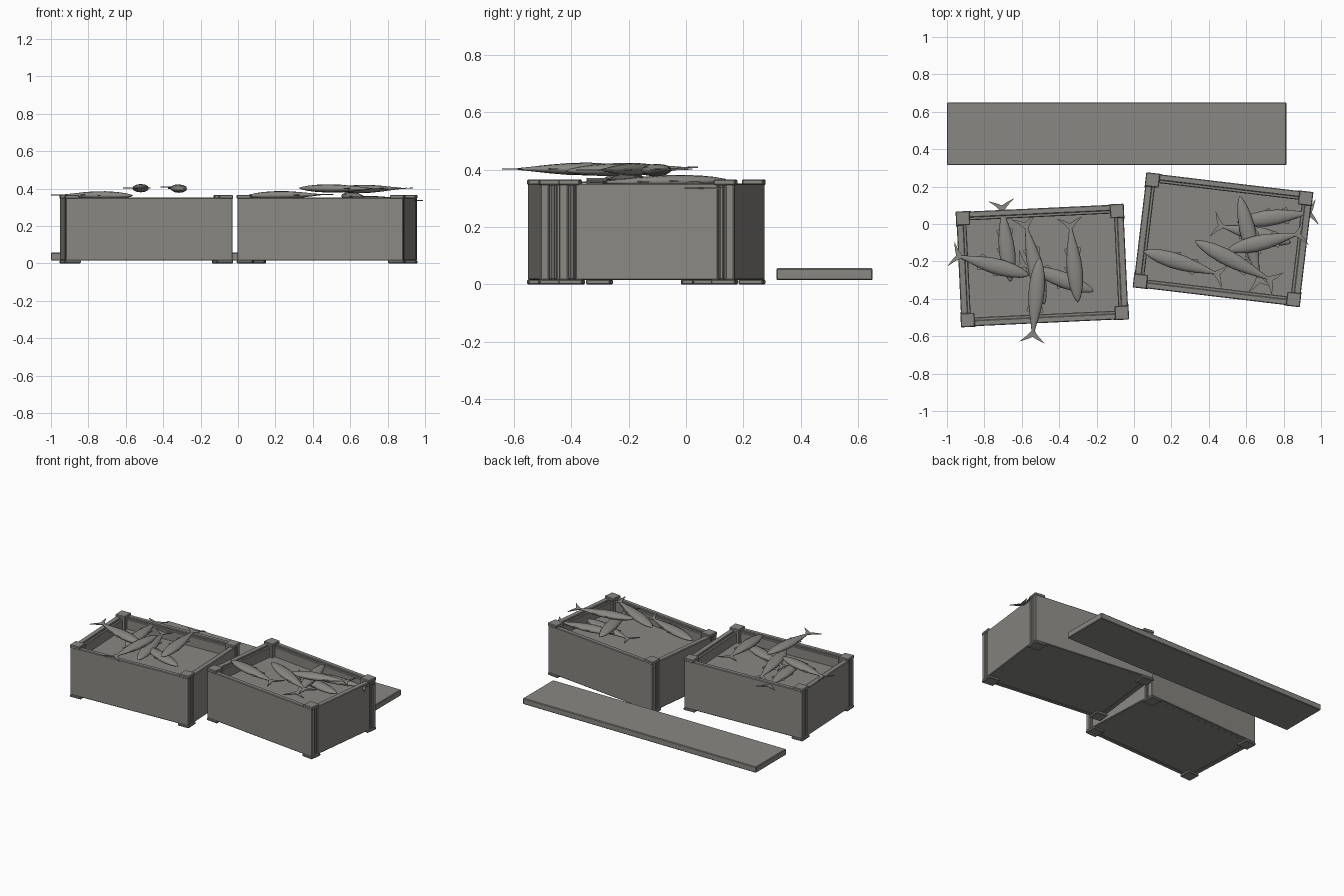
import bpy, bmesh, math
from mathutils import Vector, Matrix

if "Cube" in bpy.data.objects:
    bpy.data.objects.remove(bpy.data.objects["Cube"])

grey = bpy.data.materials.new("weathered_grey")
grey.diffuse_color = (0.25, 0.245, 0.225, 1)
grey.use_nodes = True
grey.node_tree.nodes["Principled BSDF"].inputs["Base Color"].default_value = grey.diffuse_color


def finish(name, bm, matrix, smooth=False):
    bmesh.ops.recalc_face_normals(bm, faces=bm.faces)
    me = bpy.data.meshes.new(name)
    bm.to_mesh(me)
    bm.free()
    me.materials.append(grey)
    ob = bpy.data.objects.new(name, me)
    bpy.context.collection.objects.link(ob)
    ob.matrix_world = matrix
    if smooth:
        for p in me.polygons:
            p.use_smooth = True
    return ob


def box(name, lo, hi, matrix=Matrix(), bevel=0.004):
    lo, hi = Vector(lo), Vector(hi)
    bm = bmesh.new()
    bmesh.ops.create_cube(bm, size=1)
    for v in bm.verts:
        v.co = (lo + hi) / 2 + Vector(a * b for a, b in zip(v.co, hi - lo))
    if bevel:
        bmesh.ops.bevel(bm, geom=bm.edges[:], offset=bevel, segments=1, affect='EDGES')
    return finish(name, bm, matrix)


def crate(side, x, y, angle):
    m = Matrix.Translation((x, y, 0)) @ Matrix.Rotation(math.radians(angle), 4, 'Z')
    L, W = 0.45, 0.31

    def part(name, x0, x1, y0, y1, z0, z1):
        box(f"{side}_{name}", (min(x0, x1), min(y0, y1), z0),
            (max(x0, x1), max(y0, y1), z1), m)

    part("crate_bottom", -L + .03, L - .03, -W + .03, W - .03, 0.017, 0.045)
    part("crate_filling", -L + .03, L - .03, -W + .03, W - .03, 0.045, 0.27)
    for s in (-1, 1):
        # long boards run past the ends, end boards sit between the posts
        part("long_board", -L + .003, L - .003, s * (W - .035), s * (W - .003), 0.015, 0.352)
        part("end_board", s * (L - .04), s * (L - .003), -W + .06, W - .06, 0.015, 0.352)
        part("inner_end_rail", s * (L - .055), s * (L - .035), -W + .04, W - .04, 0.045, 0.34)
        part("inner_long_rail", -L + .04, L - .04, s * (W - .05), s * (W - .03), 0.045, 0.34)
        for t in (-1, 1):
            part("corner_post", s * (L - .075), s * (L - .005), t * (W - .055), t * (W - .041), 0.017, 0.352)
            part("corner_core", s * (L - .075), s * (L - .014), t * (W - .075), t * (W - .02), 0.017, 0.352)
            part("corner_cap", s * (L - .075), s * L, t * (W - .075), t * W, 0.345, 0.366)
            part("corner_foot", s * (L - .085), s * L, t * (W - .085), t * W, 0.0, 0.017)


# Body profile: fraction from head to tail, half width
BODY = [(0.03, .012), (0.1, .025), (0.2, .036), (0.35, .043), (0.5, .040),
        (0.65, .029), (0.78, .016), (0.88, .007)]


def fish(name, head, tail, z0, z1=None):
    h = Vector((*head, z0))
    t = Vector((*tail, z0 if z1 is None else z1))
    length = (t - h).length
    ax = (t - h).normalized()
    ay = Vector((0, 0, 1)).cross(ax).normalized()
    az = ax.cross(ay)
    m = Matrix((ax, ay, az)).transposed().to_4x4()
    m.translation = h
    bm = bmesh.new()
    n = 12
    rings = []
    for f, r in BODY:
        rings.append([bm.verts.new((f * length, r * math.cos(2 * math.pi * i / n),
                                    r * .52 * math.sin(2 * math.pi * i / n))) for i in range(n)])
    nose = bm.verts.new((0, 0, 0))
    end = bm.verts.new((length * .92, 0, 0))
    for i in range(n):
        j = (i + 1) % n
        bm.faces.new((nose, rings[0][j], rings[0][i]))
        bm.faces.new((end, rings[-1][i], rings[-1][j]))
        for a, b in zip(rings, rings[1:]):
            bm.faces.new((a[i], a[j], b[j], b[i]))
    finish(name + "_body", bm, m, True)

    # forked tail and pointed fins as thin plates
    bm = bmesh.new()
    T = 0.0025

    def plate(pts):
        top = [bm.verts.new((px * length, py, T)) for px, py in pts]
        low = [bm.verts.new((px * length, py, -T)) for px, py in pts]
        bm.faces.new(top)
        bm.faces.new(low[::-1])
        for i in range(len(pts)):
            j = (i + 1) % len(pts)
            bm.faces.new((top[i], low[i], low[j], top[j]))

    for s in (-1, 1):
        plate([(.83, 0), (.86, s * .009), (.92, s * .03), (1.0, s * .07), (.96, s * .025), (.93, 0)])
        plate([(.52, s * .03), (.63, s * .046), (.66, s * .02)])
    plate([(.30, .03), (.42, .055), (.44, .03)])
    finish(name + "_fins", bm, m)


crate("left", -0.49, -0.222, 2.7)
crate("right", 0.476, -0.084, -6.8)
box("plank", (-1.0, 0.315, 0.015), (0.815, 0.65, 0.057))

# Fish: head, tail, head height, tail height
CATCH = [
    ((-.56, -.275), (-.98, -.16), .362, .366),
    ((-.505, -.18), (-.545, -.635), .402, .402),
    ((-.30, -.42), (-.345, .035), .395, .408),
    ((-.66, -.31), (-.71, .13), .335, .335),
    ((-.48, -.43), (-.59, .04), .33, .33),
    ((-.215, -.36), (-.64, -.20), .33, .33),
    ((.05, -.145), (.49, -.28), .362, .368),
    ((.325, -.09), (.77, -.32), .402, .398),
    ((.50, -.14), (.92, -.045), .395, .402),
    ((.565, .15), (.68, -.35), .362, .355),
    ((.55, .01), (.98, .065), .34, .335),
    ((.84, -.10), (.42, 0.0), .32, .32),
]
for k, (a, b, z0, z1) in enumerate(CATCH):
    fish(f"fish_{k + 1}", a, b, z0, z1)
